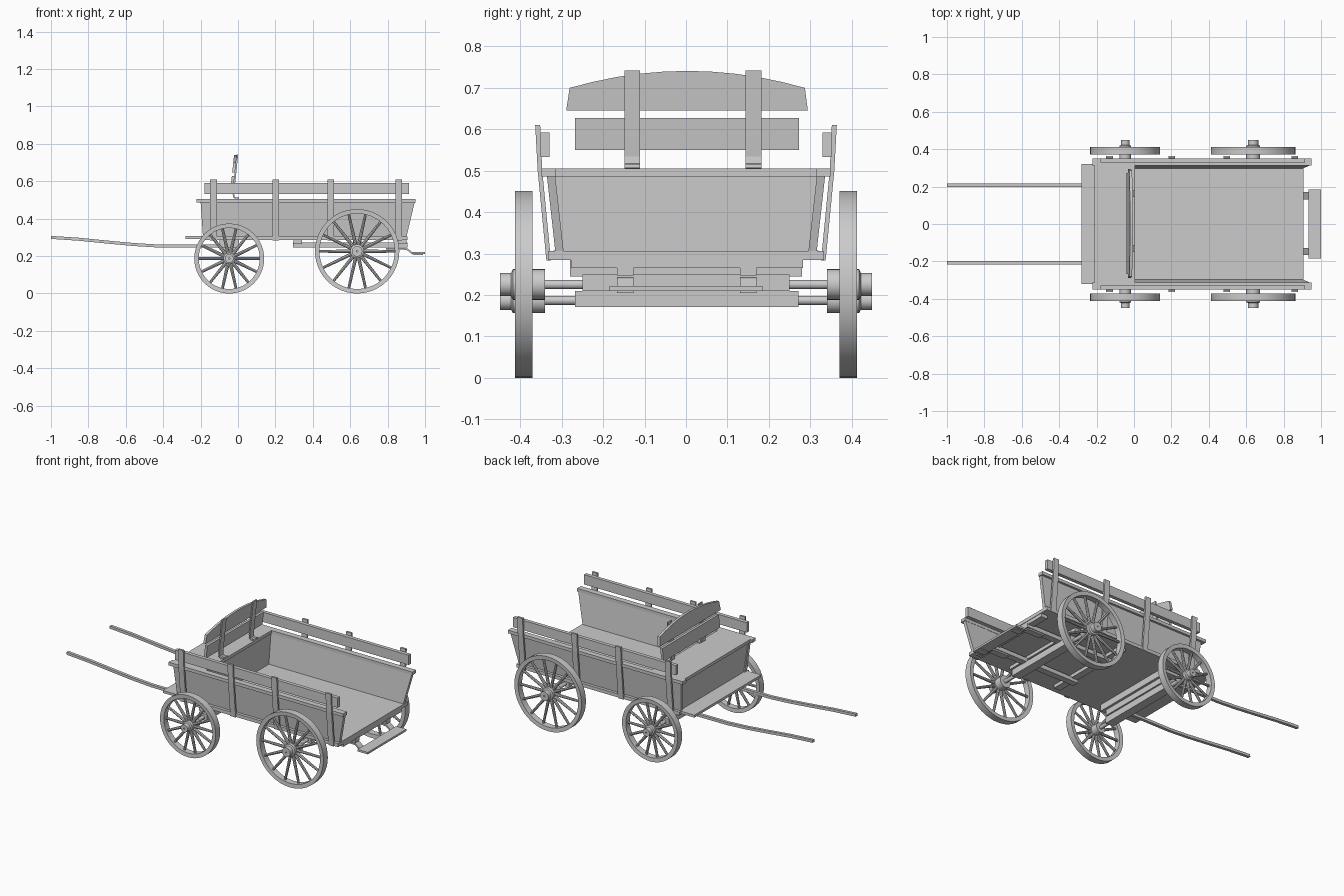
import bpy, bmesh, math
from mathutils import Vector, Matrix

if "Cube" in bpy.data.objects:
    bpy.data.objects.remove(bpy.data.objects["Cube"])


def finish(name, bm, smooth=False):
    bmesh.ops.recalc_face_normals(bm, faces=bm.faces)
    me = bpy.data.meshes.new(name)
    bm.to_mesh(me)
    bm.free()
    ob = bpy.data.objects.new(name, me)
    bpy.context.collection.objects.link(ob)
    if smooth:
        bpy.ops.object.select_all(action='DESELECT')
        ob.select_set(True)
        bpy.context.view_layer.objects.active = ob
        bpy.ops.object.shade_smooth_by_angle(angle=math.radians(35))
    return ob


def loft(name, a, b):
    """Solid between two matching outlines."""
    bm = bmesh.new()
    va, vb = [bm.verts.new(p) for p in a], [bm.verts.new(p) for p in b]
    bm.faces.new(va)
    bm.faces.new(vb)
    n = len(a)
    for i in range(n):
        j = (i + 1) % n
        bm.faces.new((va[i], va[j], vb[j], vb[i]))
    return finish(name, bm)


def box(name, x0, x1, y0, y1, z0, z1):
    c = [(x0, y0), (x1, y0), (x1, y1), (x0, y1)]
    return loft(name, [(x, y, z0) for x, y in c], [(x, y, z1) for x, y in c])


def strip(name, path, t, y0, y1):
    """Flat bar following an xz path, with thickness t and width y0..y1."""
    pts = [Vector(p) for p in path]
    left, right = [], []
    for i, p in enumerate(pts):
        d = (pts[min(i + 1, len(pts) - 1)] - pts[max(i - 1, 0)]).normalized()
        n = Vector((-d.y, d.x)) * t / 2
        left.append(p + n)
        right.append(p - n)
    bm = bmesh.new()
    rows = [[bm.verts.new((q.x, y, q.y)) for q, y in ((l, y0), (l, y1), (r, y1), (r, y0))]
            for l, r in zip(left, right)]
    for a, b in zip(rows, rows[1:]):
        for i in range(4):
            j = (i + 1) % 4
            bm.faces.new((a[i], a[j], b[j], b[i]))
    bm.faces.new(rows[0])
    bm.faces.new(rows[-1])
    return finish(name, bm)


def spin_profile(bm, prof, cx, cz, side, n):
    """Closed ring of (radius, y) points turned about the wheel axis."""
    rings = []
    for i in range(n):
        a = math.tau * i / n
        rings.append([bm.verts.new((cx + r * math.cos(a), side * y, cz + r * math.sin(a)))
                      for r, y in prof])
    m = len(prof)
    for i in range(n):
        p, q = rings[i], rings[(i + 1) % n]
        for k in range(m):
            l = (k + 1) % m
            bm.faces.new((p[k], p[l], q[l], q[k]))


def wheel(name, cx, r, side, spokes):
    bm = bmesh.new()
    # rim
    spin_profile(bm, [(r, .371), (r, .413), (r - .024, .411), (r - .024, .373)], cx, r, side, 48)
    # hub, stepped down to the outer cap
    hr = r * .165
    spin_profile(bm, [(.004, .34), (hr, .34), (hr, .418), (hr * .75, .422),
                      (hr * .75, .449), (.004, .449)], cx, r, side, 24)
    # tapered spokes
    for i in range(spokes):
        rot = Matrix.Translation((cx, side * .392, r)) @ Matrix.Rotation(math.tau * (i + .5) / spokes, 4, 'Y')
        ln = r - .018 - hr * .8
        bmesh.ops.create_cone(bm, cap_ends=True, segments=8, radius1=.0095, radius2=.007, depth=ln,
                              matrix=rot @ Matrix.Translation((0, 0, hr * .8 + ln / 2)))
    finish(name, bm, True)


# wheels and axles
for label, cx, r in (("front", -.047, .187), ("rear", .637, .2255)):
    for side in (-1, 1):
        wheel(f"{label}_wheel", cx, r, side, 14)
    bm = bmesh.new()
    bmesh.ops.create_cone(bm, cap_ends=True, segments=16, radius1=.011, radius2=.011, depth=.72,
                          matrix=Matrix.Translation((cx, 0, r)) @ Matrix.Rotation(math.pi / 2, 4, 'X'))
    finish(f"{label}_axle", bm, True)

# floor and foot board
box("floor", -.19, .905, -.333, .333, .285, .306)
box("foot_board", -.28, -.18, -.32, .32, .292, .307)

# flared sides with top lip, posts and upper rail
for s in (-1, 1):
    inner = [(-.187, s * .295, .3), (.9, s * .295, .3), (.945, s * .316, .49), (-.2, s * .316, .49)]
    outer = [(x, y + s * .02, z) for x, y, z in inner]
    loft("side_panel", inner, outer)
    box("side_lip", -.222, .95, *sorted((s * .314, s * .349)), .486, .505)
    box("upper_rail", -.178, .915, *sorted((s * .329, s * .351)), .533, .592)
    for x in (-.131, .202, .496, .86):
        prof = [(.326, .283), (.337, .283), (.358, .5), (.364, .61), (.352, .61), (.347, .5)]
        loft("side_post", [(x - .018, s * y, z) for y, z in prof],
             [(x + .018, s * y, z) for y, z in prof])

# seat box: front board, back board and top
for label, xb, xt in (("seat_front_board", -.18, -.195), ("seat_back_board", -.015, -.015)):
    prof = [(-.297, .305), (.297, .305), (.318, .49), (-.318, .49)]
    fx = [xb, xb, xt, xt]
    loft(label, [(x, y, z) for x, (y, z) in zip(fx, prof)],
         [(x + .015, y, z) for x, (y, z) in zip(fx, prof)])
box("seat", -.21, .005, -.318, .318, .486, .505)

# seat back: curved straps, lower board, arched upper board
for y in (-.13, .163):
    strip("seat_back_strap", [(.006, .511), (-.012, .509), (-.022, .516), (-.025, .535),
                              (-.02, .58), (-.003, .742)], .008, y - .019, y + .019)


def lean(z, off):
    return -.02 + (z - .58) * .105 + off


low = [(-.268, .55), (.273, .55), (.273, .627), (-.268, .627)]
arch = [(-.289, .646), (.294, .646), (.287, .7)]
arch += [(.003 + .284 * (1 - i / 5), .7 + .041 * (1 - (1 - i / 5) ** 2)) for i in range(1, 10)]
arch += [(-.281, .7)]
for label, prof in (("seat_back_lower_board", low), ("seat_back_upper_board", arch)):
    loft(label, [(lean(z, -.018), y, z) for y, z in prof], [(lean(z, -.003), y, z) for y, z in prof])

# undercarriage beams
box("front_axle_beam", -.075, -.02, -.268, .272, .171, .21)
box("front_bolster", -.085, -.01, -.25, .25, .21, .245)
box("front_crossbeam", -.1, .005, -.28, .28, .245, .286)
box("rear_axle_beam", .61, .665, -.25, .25, .21, .25)
for x in (.32, .637, .88):
    box("rear_crossbeam", x - .022, x + .022, -.278, .282, .265, .286)
for y in (-.147, .15):
    box("floor_bearer", .295, .905, y - .02, y + .02, .247, .272)
    # rear step bracket
    strip("step_bracket", [(.79, .239), (.885, .239), (.905, .236), (.93, .216), (.945, .21), (.99, .21)],
          .009, y - .02, y + .02)
box("rear_step", .932, 1, -.185, .185, .21, .222)

# shafts
for y in (-.207, .207):
    strip("shaft", [(-1, .3), (-.85, .29), (-.7, .275), (-.56, .262), (-.43, .254), (-.05, .253)],
          .016, y - .009, y + .009)
